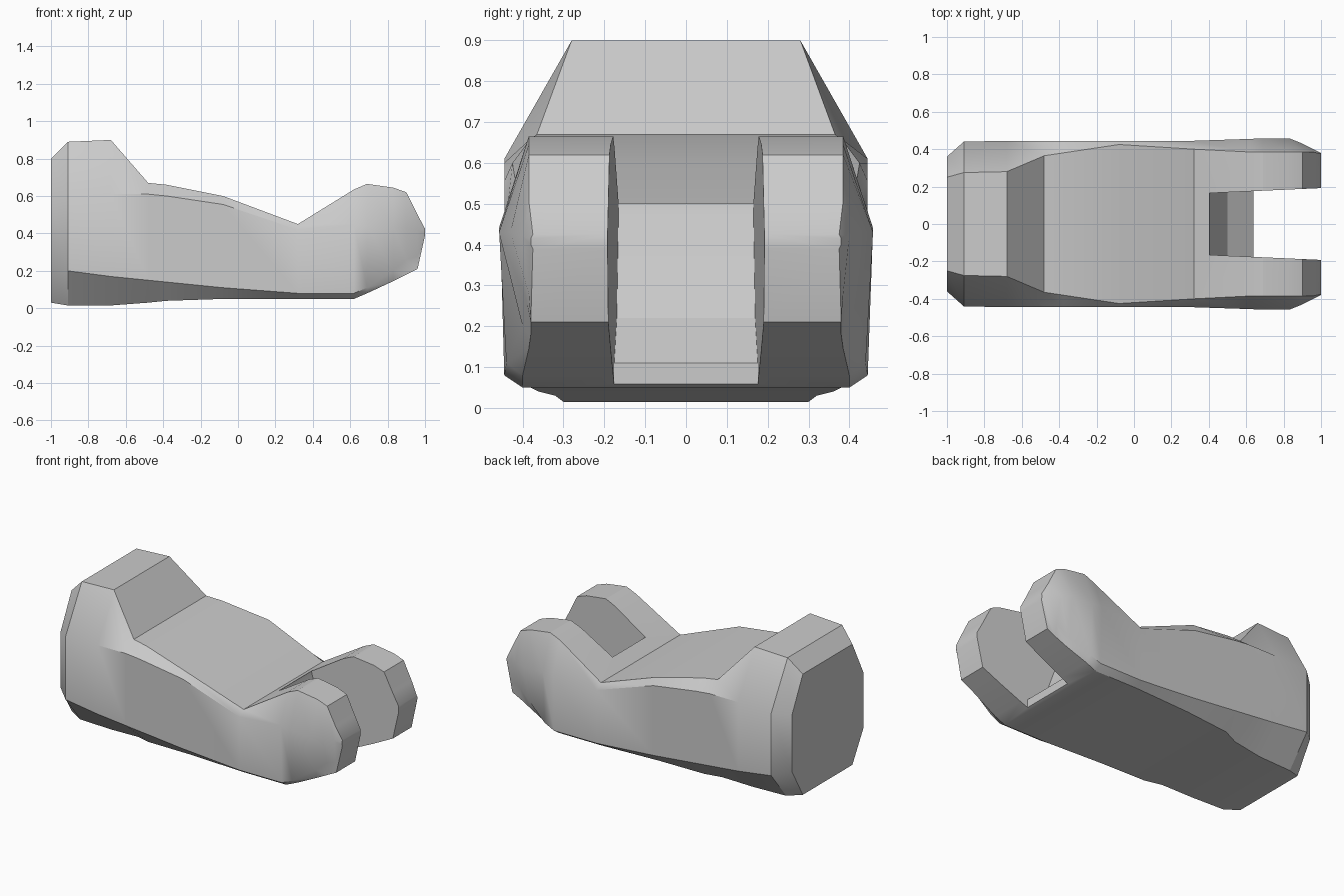
import bpy
import bmesh
from math import radians

if "Cube" in bpy.data.objects:
    bpy.data.objects.remove(bpy.data.objects["Cube"], do_unlink=True)

grey = bpy.data.materials.new("plain_grey")
grey.use_nodes = True
grey.diffuse_color = (0.6, 0.6, 0.6, 1)
grey.node_tree.nodes["Principled BSDF"].inputs["Base Color"].default_value = (0.6, 0.6, 0.6, 1)


def make_loft(name, rings):
    """Skin a closed solid through rings of equal length."""
    bm = bmesh.new()
    loops = [[bm.verts.new(p) for p in ring] for ring in rings]
    n = len(loops[0])
    for a, b in zip(loops, loops[1:]):
        for i in range(n):
            j = (i + 1) % n
            bm.faces.new((a[i], a[j], b[j], b[i]))
    bm.faces.new(loops[0])
    bm.faces.new(loops[-1])
    bmesh.ops.recalc_face_normals(bm, faces=bm.faces)
    mesh = bpy.data.meshes.new(name)
    bm.to_mesh(mesh)
    bm.free()
    obj = bpy.data.objects.new(name, mesh)
    bpy.context.collection.objects.link(obj)
    mesh.materials.append(grey)
    return obj


# Half sections along x: bottom, lower side, upper side and top as (y, z)
sections = [
    (-1.00, (.25, .03), (.36, .22), (.36, .58), (.25, .80)),
    (-.91, (.29, .015), (.44, .20), (.44, .60), (.275, .89)),
    (-.68, (.30, .015), (.445, .17), (.445, .61), (.28, .90)),
    (-.48, (.32, .03), (.445, .15), (.445, .61), (.365, .67)),
    (-.38, (.36, .04), (.445, .14), (.445, .60), (.38, .66)),
    (-.08, (.38, .05), (.445, .11), (.445, .555), (.425, .60)),
    (.32, (.40, .05), (.445, .08), (.445, .42), (.40, .45)),
    (.62, (.40, .05), (.445, .08), (.455, .45), (.385, .635)),
    (.69, (.40, .08), (.44, .11), (.458, .44), (.385, .665)),
    (.83, (.385, .145), (.40, .20), (.458, .43), (.385, .645)),
    (.90, (.38, .18), (.39, .26), (.43, .43), (.385, .62)),
    (.96, (.38, .21), (.385, .28), (.40, .42), (.384, .50)),
    (1.0, (.375, .39), (.38, .40), (.38, .415), (.375, .425)),
]
rings = [[(x, y, z) for y, z in half] + [(x, -y, z) for y, z in reversed(half)]
         for x, *half in sections]
body = make_loft("forked_body", rings)

# Slot between the two prongs, with a steep back and a sloping floor
slot = [(.39, .56), (.41, .47), (.50, .22), (.64, .11), (.64, -.1), (1.2, -.1), (1.2, .9), (.39, .9)]
cutter = make_loft("slot_cutter", [[(x, s * (.165 + .045 * (x - .4)), z) for x, z in slot]
                                   for s in (-1, 1)])
cutter.hide_render = True
cut = body.modifiers.new("slot", "BOOLEAN")
cut.operation = "DIFFERENCE"
cut.solver = "EXACT"
cut.object = cutter

bpy.ops.object.select_all(action="DESELECT")
bpy.context.view_layer.objects.active = body
body.select_set(True)
bpy.ops.object.modifier_apply(modifier=cut.name)
bpy.data.objects.remove(cutter, do_unlink=True)

# Soft facets with crisp main edges
bpy.ops.object.shade_smooth_by_angle(angle=radians(30))
